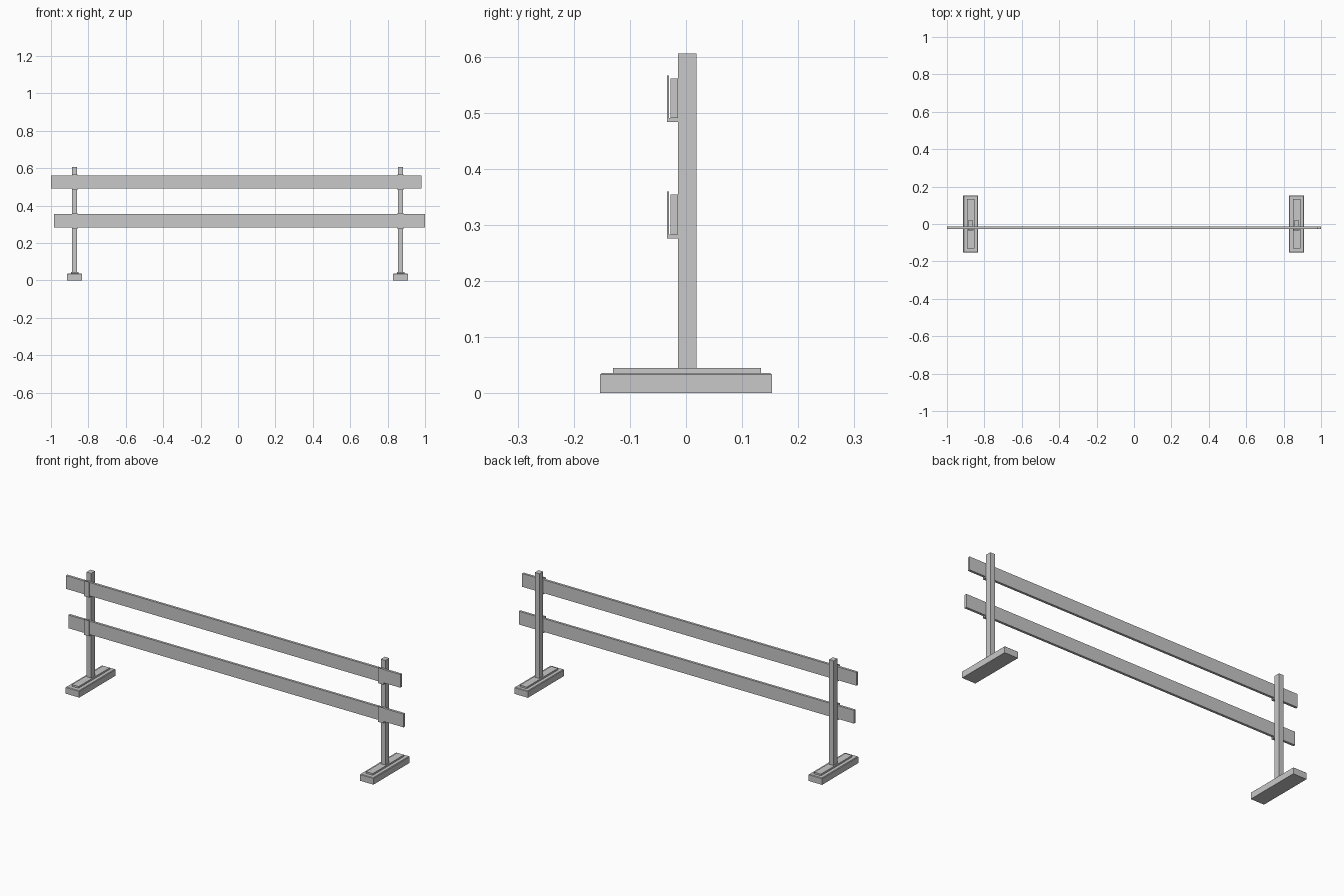
import bpy
import bmesh
from mathutils import Vector

if "Cube" in bpy.data.objects:
    bpy.data.objects.remove(bpy.data.objects["Cube"], do_unlink=True)

grey = bpy.data.materials.new("light_grey")
grey.use_nodes = True
colour = (0.58, 0.58, 0.58, 1)
grey.diffuse_color = colour
grey.node_tree.nodes["Principled BSDF"].inputs["Base Color"].default_value = colour


def add_object(name, bm):
    mesh = bpy.data.meshes.new(name)
    bmesh.ops.recalc_face_normals(bm, faces=bm.faces)
    bm.to_mesh(mesh)
    bm.free()
    mesh.materials.append(grey)
    obj = bpy.data.objects.new(name, mesh)
    bpy.context.scene.collection.objects.link(obj)
    return obj


def box(name, low, high, top_bevel=0):
    low, high = Vector(low), Vector(high)
    bm = bmesh.new()
    bmesh.ops.create_cube(bm, size=1)
    bmesh.ops.scale(bm, vec=high - low, verts=bm.verts)
    bmesh.ops.translate(bm, vec=(low + high) / 2, verts=bm.verts)
    if top_bevel:
        edges = [e for e in bm.edges if all(v.co.z > high.z - 0.001 for v in e.verts)]
        bmesh.ops.bevel(bm, geom=edges, offset=top_bevel, segments=1, affect='EDGES')
    return add_object(name, bm)


def hook(name, x, z):
    """J-shaped bracket: shelf under the plank with an upright lip in front."""
    profile = [(-0.0145, 0), (-0.034, 0), (-0.034, 0.083),
               (-0.030, 0.083), (-0.030, 0.007), (-0.0145, 0.007)]
    bm = bmesh.new()
    face = bm.faces.new([bm.verts.new((x - 0.015, y, z + h)) for y, h in profile])
    side = bmesh.ops.extrude_face_region(bm, geom=[face])
    verts = [v for v in side["geom"] if isinstance(v, bmesh.types.BMVert)]
    bmesh.ops.translate(bm, vec=(0.03, 0, 0), verts=verts)
    return add_object(name, bm)


# Two stands: weighted foot, mounting plate, post and plank hooks
hook_heights = {"upper": 0.483, "lower": 0.276}
for side, x in (("right", -0.873), ("left", 0.869)):
    box(f"{side}_foot", (x - 0.04, -0.153, 0), (x + 0.04, 0.153, 0.036), 0.003)
    box(f"{side}_foot_plate", (x - 0.02, -0.13, 0.036), (x + 0.02, 0.134, 0.045))
    box(f"{side}_post", (x - 0.0135, -0.0145, 0.045), (x + 0.0135, 0.0185, 0.605))
    for level, z in hook_heights.items():
        hook(f"{side}_{level}_hook", x, z)

# Planks resting in the hooks, slightly offset from each other
for level, x0, x1 in (("upper", -1.0, 0.98), ("lower", -0.985, 1.0)):
    z = hook_heights[level] + 0.007
    box(f"{level}_plank", (x0, -0.0275, z), (x1, -0.0145, z + 0.071))
